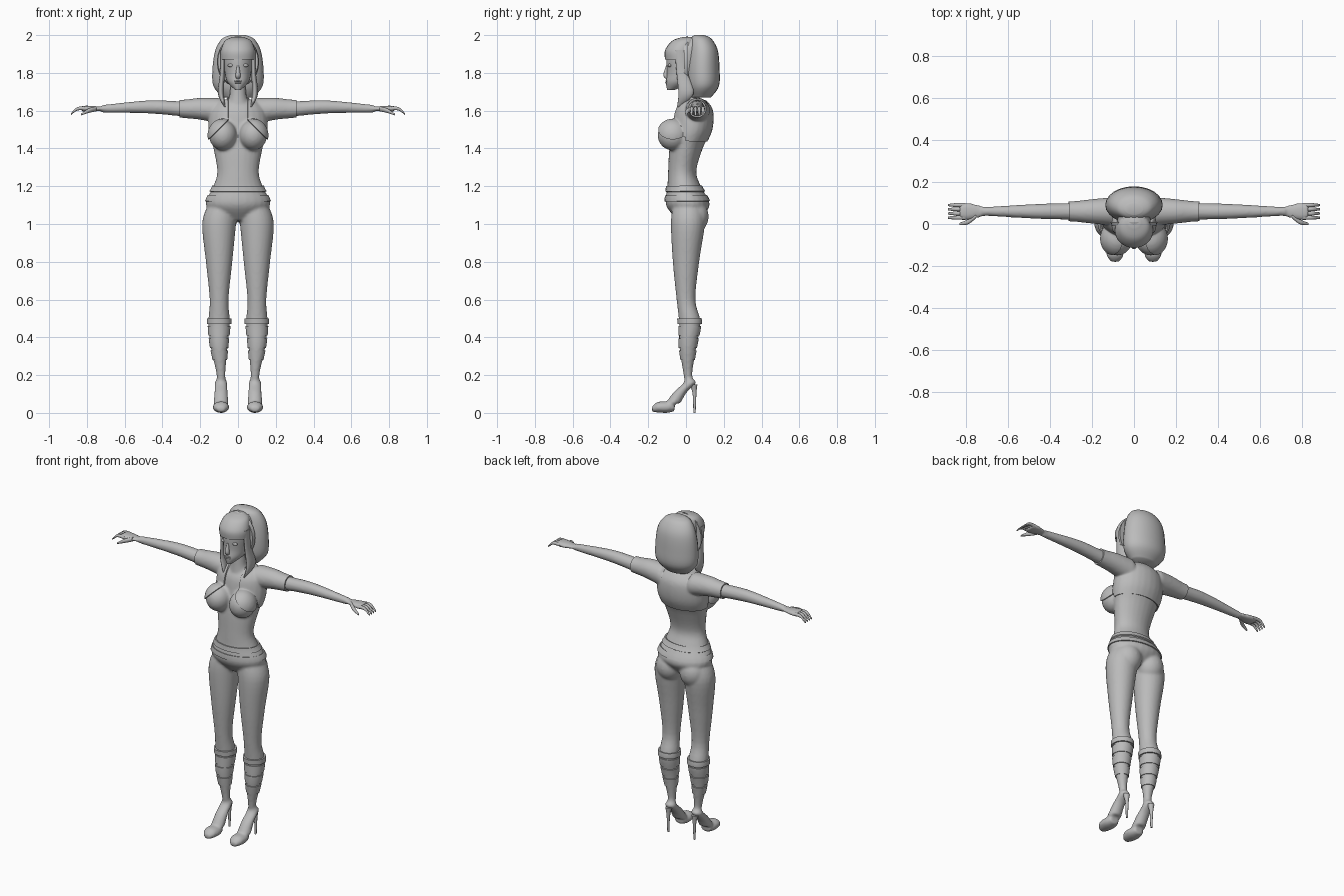
import bpy, bmesh, math
from mathutils import Vector, Matrix

if "Cube" in bpy.data.objects:
    bpy.data.objects.remove(bpy.data.objects["Cube"], do_unlink=True)

shade = (.5, .5, .5, 1)
grey = bpy.data.materials.new("clay_grey")
grey.use_nodes = True
grey.diffuse_color = shade
grey.node_tree.nodes["Principled BSDF"].inputs["Base Color"].default_value = shade

SIDES = 24
STEPS = 5


def spline(rows):
    """Smooth curve through stations of x, y, z and radius."""
    pts = [Vector(row) for row in rows]
    pts = [pts[0]] + pts + [pts[-1]]
    for a, b, c, d in zip(pts, pts[1:], pts[2:], pts[3:]):
        for step in range(STEPS):
            t = step / STEPS
            start, end = (c - a) / 2, (d - b) / 2
            bend = (c - b) * 3 - start * 2 - end
            rest = (b - c) * 2 + start + end
            yield b + start * t + bend * t ** 2 + rest * t ** 3
    yield pts[-1]


def loft(bm, axis, squash, rows, side=1):
    """Skin ovals across the axis; squash is the second radius over the first."""
    first, second = [k for k in range(3) if k != "xyz".index(axis)]
    loops = []
    for station in spline(rows):
        loop = []
        for i in range(SIDES):
            angle = math.tau * i / SIDES
            point = station.xyz
            point[first] += station.w * math.cos(angle)
            point[second] += station.w * squash * math.sin(angle)
            point.x *= side
            loop.append(bm.verts.new(point))
        loops.append(loop)
    for low, high in zip(loops, loops[1:]):
        for i in range(SIDES):
            bm.faces.new((low[i - 1], low[i], high[i], high[i - 1]))
    bm.faces.new(loops[0])
    bm.faces.new(loops[-1])


def ball(bm, centre, radii):
    matrix = Matrix.Translation(centre) @ Matrix.Diagonal(radii).to_4x4()
    bmesh.ops.create_uvsphere(bm, u_segments=SIDES, v_segments=SIDES, radius=1, matrix=matrix)


def finish(name, bm, modifiers=(), sharp_angle=60):
    """Make the object, apply its modifiers and shade it smooth."""
    bmesh.ops.recalc_face_normals(bm, faces=bm.faces[:])
    mesh = bpy.data.meshes.new(name)
    bm.to_mesh(mesh)
    bm.free()
    ob = bpy.data.objects.new(name, mesh)
    bpy.context.scene.collection.objects.link(ob)
    for kind, settings in modifiers:
        modifier = ob.modifiers.new(kind.title(), kind)
        for key, value in settings.items():
            setattr(modifier, key, value)
    depsgraph = bpy.context.evaluated_depsgraph_get()
    baked = bpy.data.meshes.new_from_object(ob.evaluated_get(depsgraph))
    ob.modifiers.clear()
    ob.data = baked
    ob.data.materials.clear()
    ob.data.materials.append(grey)
    bpy.ops.object.select_all(action='DESELECT')
    ob.select_set(True)
    bpy.context.view_layer.objects.active = ob
    bpy.ops.object.shade_smooth_by_angle(angle=math.radians(sharp_angle))
    return ob


# Body: torso, neck, legs, feet and arms fused into one skin
bm = bmesh.new()
loft(bm, "z", .68, [(0, .01, 1.02, .08), (0, .01, 1.1, .17), (0, -.01, 1.2, .13), (0, -.02, 1.28, .11),
                    (0, 0, 1.4, .13), (0, .03, 1.5, .15), (0, .04, 1.6, .14), (0, .04, 1.65, .09)])
loft(bm, "z", 1, [(0, .03, 1.63, .07), (0, .01, 1.68, .045), (0, .01, 1.78, .04)])
for side in (1, -1):
    # Thigh, knee, calf, ankle and instep
    loft(bm, "z", 1, [(.08, .01, 1.1, .08), (.1, .01, 1, .09), (.1, 0, .8, .07), (.1, 0, .6, .05),
                      (.1, .02, .48, .057), (.1, .01, .35, .045), (.09, .01, .2, .023),
                      (.09, .02, .16, .033), (.09, -.03, .11, .035), (.09, -.07, .05, .04)], side)
    # Toe
    loft(bm, "y", .7, [(.09, -.18, .02, .02), (.09, -.15, .03, .04),
                       (.09, -.1, .03, .043), (.09, -.06, .03, .03)], side)
    # Arm and palm
    loft(bm, "x", 1, [(.1, .06, 1.6, .06), (.2, .06, 1.61, .05), (.3, .06, 1.61, .04),
                      (.47, .06, 1.62, .035), (.72, .06, 1.61, .02)], side)
    loft(bm, "x", .4, [(.7, .06, 1.61, .02), (.78, .06, 1.61, .04), (.83, .06, 1.61, .04)], side)
    # Bust and seat
    ball(bm, (side * .08, -.07, 1.47), (.074, .08, .08))
    ball(bm, (side * .08, .04, 1.04), (.08, .08, .09))
body = finish("body", bm, [('REMESH', {'mode': 'VOXEL', 'voxel_size': .008}),
                           ('SMOOTH', {'factor': .5, 'iterations': 5})], 180)


def garment(name, planes, unwanted, thickness):
    """Cut a piece from the body skin and thicken it outward."""
    bm = bmesh.new()
    bm.from_mesh(body.data)
    for point, normal in planes:
        bmesh.ops.bisect_plane(bm, geom=bm.verts[:] + bm.edges[:] + bm.faces[:],
                               plane_co=point, plane_no=normal)
    gone = [face for face in bm.faces if unwanted(face.calc_center_median())]
    bmesh.ops.delete(bm, geom=gone, context='FACES')
    finish(name, bm, [('SOLIDIFY', {'thickness': thickness, 'offset': 1})], 50)


def band(name, low, high, thickness):
    planes = [((0, 0, z), (0, 0, 1)) for z in (low, high)]
    garment(name, planes, lambda c: not low < c.z < high, thickness)


# Short open jacket with sleeves
HEM, COLLAR, CUFF, LAPEL, SLANT = 1.44, 1.665, .31, .05, 1.6
cuts = [((0, 0, z), (0, 0, 1)) for z in (HEM, COLLAR)]
for side in (1, -1):
    cuts += [((side * x, 0, 0), (1, 0, 0)) for x in (CUFF, LAPEL)]
    cuts.append(((0, 0, SLANT), (side, 0, 1)))


def outside_jacket(c):
    x = abs(c.x)
    opening = c.y < 0 and (x < LAPEL or x + c.z < SLANT)
    return x > CUFF or not HEM < c.z < COLLAR or opening


garment("jacket", cuts, outside_jacket, .008)

# Belts and layered boot tops
band("upper_belt", 1.17, 1.2, .008)
band("lower_belt", 1.12, 1.15, .006)
band("boot_cuffs", .47, .5, .009)
for i, level in enumerate(("lower", "middle", "upper")):
    base = .28 + .065 * i
    band("boot_" + level + "_wraps", base, base + .05, .005)

# Stiletto heels, fingers and thumbs
for side, label in ((1, "left"), (-1, "right")):
    bm = bmesh.new()
    loft(bm, "z", 1, [(.09, .04, .15, .02), (.09, .045, .1, .01), (.09, .045, 0, .006)], side)
    finish(label + "_heel", bm)
    bm = bmesh.new()
    for i in range(4):
        y = .03 + .02 * i
        loft(bm, "x", 1, [(.8, y, 1.61, .01), (.85, y, 1.61, .009), (.885, y, 1.58, .005)], side)
    loft(bm, "x", 1, [(.75, .04, 1.61, .013), (.79, .01, 1.6, .012), (.83, 0, 1.58, .005)], side)
    finish(label + "_fingers", bm)

# Head with nose, lips and eyes
bm = bmesh.new()
loft(bm, "z", 1.3, [(0, -.08, 1.71, .015), (0, -.035, 1.75, .055), (0, -.01, 1.8, .07),
                    (0, 0, 1.88, .08), (0, .01, 1.94, .075), (0, .02, 1.98, .05)])
finish("head", bm)
bm = bmesh.new()
loft(bm, "z", 1, [(0, -.1, 1.84, .005), (0, -.107, 1.79, .013), (0, -.1, 1.77, .01)])
finish("nose", bm)
bm = bmesh.new()
for z in (1.748, 1.757):
    ball(bm, (0, -.1, z), (.02, .01, .005))
finish("lips", bm)
bm = bmesh.new()
for side in (1, -1):
    ball(bm, (side * .037, -.086, 1.84), (.018, .01, .009))
finish("eyes", bm)

# Hair: full back bob, fringe, side strands and headband
bm = bmesh.new()
loft(bm, "z", .65, [(0, .08, 1.67, .08), (0, .09, 1.73, .13), (0, .09, 1.82, .135),
                    (0, .09, 1.92, .12), (0, .08, 1.98, .085), (0, .07, 2, .04)])
finish("back_hair", bm)
bm = bmesh.new()
loft(bm, "z", .9, [(0, -.03, 1.87, .09), (0, -.03, 1.92, .09), (0, -.01, 1.97, .07), (0, .01, 1.99, .03)])
finish("fringe", bm)
bm = bmesh.new()
for side in (1, -1):
    loft(bm, "z", 2.5, [(.08, -.03, 1.92, .012), (.083, -.02, 1.8, .012),
                        (.09, 0, 1.69, .016), (.07, -.04, 1.62, .003)], side)
finish("side_strands", bm)
bm = bmesh.new()
loft(bm, "y", 1.2, [(0, -.01, 1.86, .107), (0, .01, 1.86, .112)])
finish("headband", bm)
